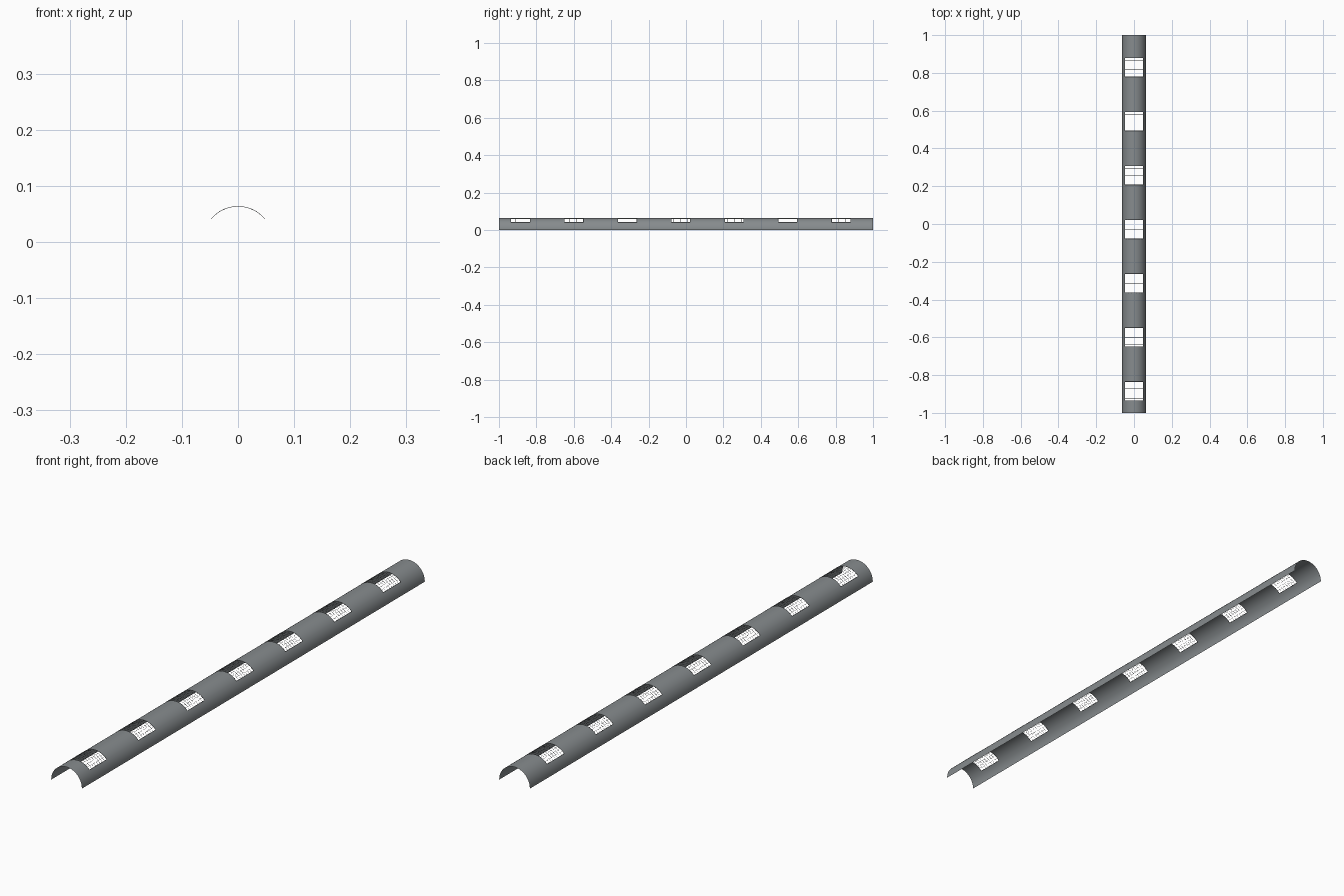
import bpy, bmesh, math

if "Cube" in bpy.data.objects:
    bpy.data.objects.remove(bpy.data.objects["Cube"])

R, LIFT = 0.0625, 0.001           # shell radius, short straight foot
WIN_LEN, STEP = 0.1, 2 / 7        # window length and spacing
CENTRES = [-0.885 + STEP * i for i in range(7)]
A0, A1 = 40, 140                  # window span around the arch, degrees

GREY = bpy.data.materials.new("steel grey")
GREY.diffuse_color = (0.24, 0.26, 0.27, 1)
GREY.use_nodes = True
GREY.node_tree.nodes["Principled BSDF"].inputs["Base Color"].default_value = GREY.diffuse_color


def arc_point(deg, y, r=R):
    a = math.radians(deg)
    return (r * math.cos(a), y, LIFT + r * math.sin(a))


def sheet(name, profile, ys, skip=lambda i, j: False):
    """Grid of quads: profile(y) gives a row of points, skip() leaves holes."""
    bm = bmesh.new()
    rows = [[bm.verts.new(p) for p in profile(y)] for y in ys]
    for j in range(len(rows) - 1):
        for i in range(len(rows[0]) - 1):
            if not skip(i, j):
                # wound so that normals point outwards
                bm.faces.new((rows[j][i], rows[j + 1][i],
                              rows[j + 1][i + 1], rows[j][i + 1]))
    bm.normal_update()
    bm.faces.ensure_lookup_table()
    f = bm.faces[0]
    c = f.calc_center_median()
    if f.normal.x * c.x + f.normal.z * c.z < 0:
        bmesh.ops.reverse_faces(bm, faces=bm.faces)
    me = bpy.data.meshes.new(name)
    bm.to_mesh(me)
    bm.free()
    me.materials.append(GREY)
    ob = bpy.data.objects.new(name, me)
    bpy.context.collection.objects.link(ob)
    return ob


# Half-round sheet shell with seven window openings
def shell_profile(y):
    return ([(R, y, 0)] + [arc_point(a, y) for a in range(0, 181, 5)]
            + [(-R, y, 0)])


ys = [-1]
for c in CENTRES:
    ys += [c - WIN_LEN / 2, c + WIN_LEN / 2]
ys.append(1)


def in_window(i, j):
    # column 0 is the foot, column i starts at (i - 1) * 5 degrees
    return j % 2 == 1 and A0 <= (i - 1) * 5 < A1


shell = sheet("shell", shell_profile, ys, in_window)
bpy.context.view_layer.objects.active = shell
shell.select_set(True)
bpy.ops.object.shade_smooth_by_angle(angle=math.radians(30))

# Fine wire grille in every window
COLS, ROWS = 10, 8
for n, c in enumerate(CENTRES):
    g = sheet(f"grille_{n + 1}",
              lambda y: [arc_point(A0 + (A1 - A0) * k / COLS, y)
                         for k in range(COLS + 1)],
              [c - WIN_LEN / 2 + WIN_LEN * k / ROWS for k in range(ROWS + 1)])
    w = g.modifiers.new("wires", 'WIREFRAME')
    w.thickness = 0.0009
    w.use_even_offset = False
    w.use_boundary = True
